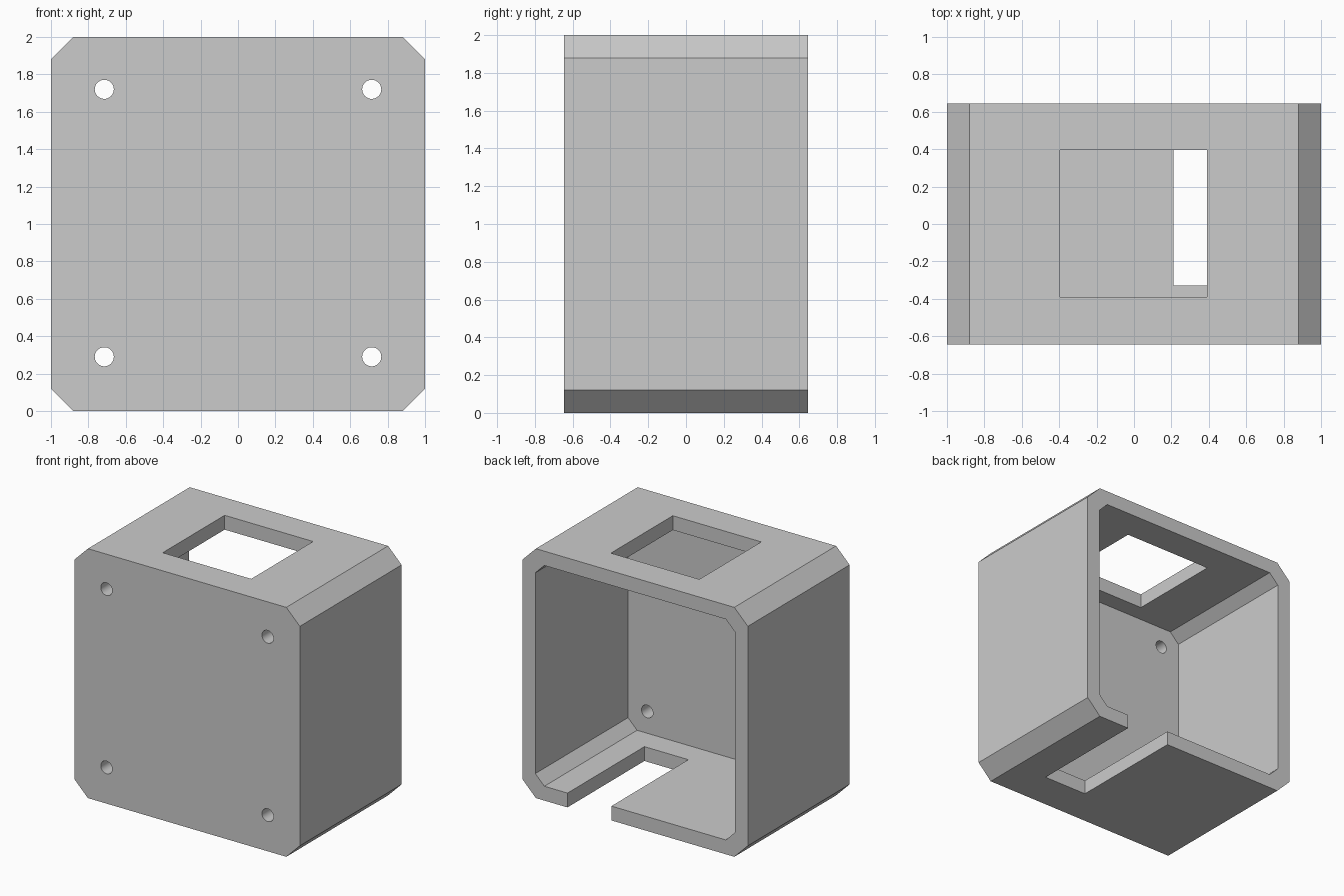
import bpy, bmesh, math
from mathutils import Matrix

cube = bpy.data.objects.get("Cube")
if cube:
    bpy.data.objects.remove(cube, do_unlink=True)

HALF, DEPTH, WALL = 1.0, 0.645, 0.115   # half width, half depth, wall thickness
MID = 1.0                               # height of the centre

grey = bpy.data.materials.new("light_grey")
grey.use_nodes = True
colour = (0.6, 0.6, 0.6, 1)
grey.diffuse_color = colour
grey.node_tree.nodes["Principled BSDF"].inputs["Base Color"].default_value = colour


def finish(name, bm):
    bmesh.ops.recalc_face_normals(bm, faces=bm.faces)
    me = bpy.data.meshes.new(name)
    bm.to_mesh(me)
    bm.free()
    me.materials.append(grey)
    ob = bpy.data.objects.new(name, me)
    bpy.context.collection.objects.link(ob)
    return ob


def chamfered_prism(name, r, c, y0, y1):
    """Square of half size r with corners cut by c, extruded along y."""
    k = r - c
    pts = [(k, -r), (r, -k), (r, k), (k, r), (-k, r), (-r, k), (-r, -k), (-k, -r)]
    bm = bmesh.new()
    face = bm.faces.new([bm.verts.new((x, y0, MID + z)) for x, z in pts])
    new = bmesh.ops.extrude_face_region(bm, geom=[face])["geom"]
    bmesh.ops.translate(bm, vec=(0, y1 - y0, 0),
                        verts=[v for v in new if isinstance(v, bmesh.types.BMVert)])
    return finish(name, bm)


def block(name, lo, hi):
    bm = bmesh.new()
    size = [b - a for a, b in zip(lo, hi)]
    mid = [(a + b) / 2 for a, b in zip(lo, hi)]
    bmesh.ops.create_cube(bm, size=1, matrix=Matrix.Translation(mid) @ Matrix.Diagonal((*size, 1)))
    return finish(name, bm)


def cylinder(name, x, z, radius):
    bm = bmesh.new()
    bmesh.ops.create_cone(bm, cap_ends=True, segments=40, radius1=radius, radius2=radius,
                          depth=0.4, matrix=Matrix.Translation((x, -DEPTH + 0.05, z))
                          @ Matrix.Rotation(math.pi / 2, 4, 'X'))
    return finish(name, bm)


# Chamfered housing
housing = chamfered_prism("housing", HALF, 0.12, -DEPTH, DEPTH)

# Cavity open at the back, square top window, floor slot open at the back
cutters = [
    chamfered_prism("cavity_cutter", HALF - WALL, 0.08, -DEPTH + WALL, DEPTH + 0.2),
    block("window_cutter", (-0.395, -0.39, 1.6), (0.39, 0.395, 2.2)),
    block("slot_cutter", (0.21, -0.33, -0.2), (0.6, DEPTH + 0.3, 0.4)),
]
# Four screw holes through the front wall
for sx in (-1, 1):
    for sz in (-1, 1):
        cutters.append(cylinder("screw_hole_cutter", sx * 0.715, 1.005 + sz * 0.715, 0.051))

bpy.ops.object.select_all(action='DESELECT')
bpy.context.view_layer.objects.active = housing
housing.select_set(True)
for cutter in cutters:
    mod = housing.modifiers.new("cut", 'BOOLEAN')
    mod.operation = 'DIFFERENCE'
    mod.solver = 'EXACT'
    mod.object = cutter
    bpy.ops.object.modifier_apply(modifier=mod.name)
    bpy.data.objects.remove(cutter, do_unlink=True)

# Round screw holes, crisp edges elsewhere
bpy.ops.object.shade_smooth_by_angle(angle=math.radians(25))
